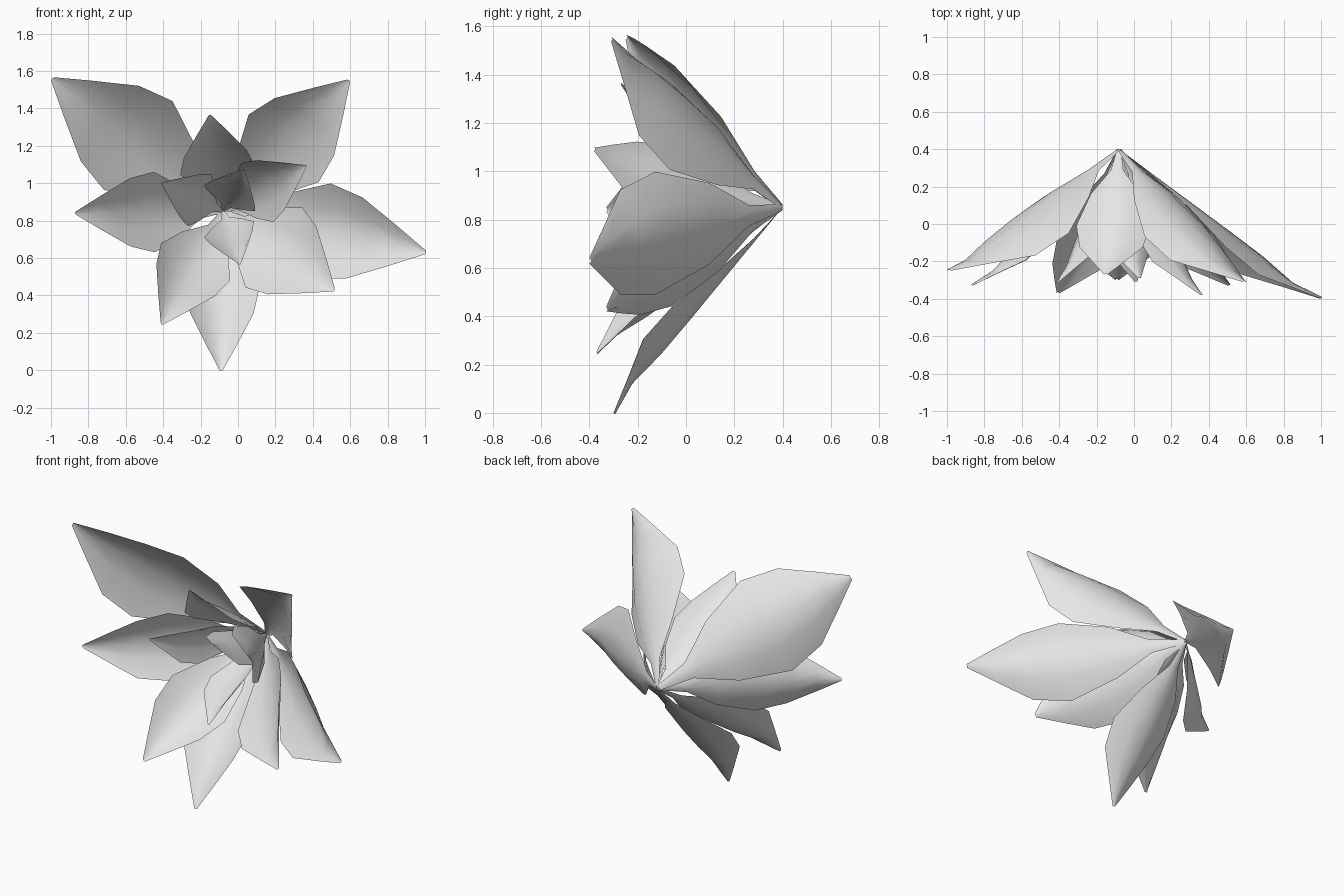
import bpy
from mathutils import Vector

if "Cube" in bpy.data.objects:
    bpy.data.objects.remove(bpy.data.objects["Cube"])

grey = bpy.data.materials.new("petal_grey")
grey.diffuse_color = (0.8, 0.8, 0.8, 1)
grey.use_nodes = True
grey.node_tree.nodes["Principled BSDF"].inputs["Base Color"].default_value = grey.diffuse_color

BASE = Vector((-0.08, 0.40, 0.85))
FRONT = Vector((0, -1, 0))

# rows along a petal: position, half width (share of the maximum), edge lift, midrib lift
ROWS = [(0.0, 0.05, 0.0, 0.0), (0.16, 0.17, 0.01, 0.0), (0.33, 0.66, 0.035, 0.0),
        (0.545, 1.0, 0.083, 0.0), (0.715, 0.85, 0.09, 0.002),
        (0.87, 0.42, 0.04, 0.015), (1.0, 0.045, 0.0, -0.008)]
COLUMNS = (-1, -0.5, 0, 0.5, 1)


def petal(name, tip, width):
    """Cupped petal from the shared base to its tip, opening to the front."""
    axis = Vector(tip) - BASE
    length = axis.length
    side = axis.cross(FRONT).normalized()
    normal = side.cross(axis).normalized()
    if normal.dot(FRONT) < 0:
        normal.negate()
    verts, faces = [], []
    n = len(COLUMNS)
    for t, w, edge, mid in ROWS:
        for s in COLUMNS:
            lift = (mid + (edge - mid) * s * s) * length
            verts.append(BASE + axis * t + side * (s * w * width) + normal * lift)
    for r in range(len(ROWS) - 1):
        for c in range(n - 1):
            a = r * n + c
            faces.append((a, a + 1, a + n + 1, a + n))
    mesh = bpy.data.meshes.new(name)
    mesh.from_pydata(verts, [], faces)
    mesh.materials.append(grey)
    mesh.shade_smooth()
    obj = bpy.data.objects.new(name, mesh)
    bpy.context.collection.objects.link(obj)


# outer ring
petal("outer_petal_upper_left", (-0.99, -0.25, 1.555), 0.30)
petal("outer_petal_upper_right", (0.59, -0.31, 1.545), 0.26)
petal("outer_petal_right", (1.0, -0.40, 0.63), 0.26)
petal("outer_petal_bottom", (-0.09, -0.30, 0.0), 0.20)
petal("outer_petal_left", (-0.865, -0.33, 0.84), 0.215)

# middle ring
petal("middle_petal_lower_left", (-0.405, -0.37, 0.25), 0.21)
petal("middle_petal_lower_right", (0.51, -0.33, 0.43), 0.263)
petal("middle_petal_top", (-0.15, -0.27, 1.36), 0.20)
petal("middle_petal_upper_right", (0.36, -0.38, 1.09), 0.18)

# small inner petals
petal("inner_petal_left", (-0.405, -0.31, 1.0), 0.152)
petal("inner_petal_top", (0.03, -0.29, 1.07), 0.154)
petal("inner_petal_bottom", (0.01, -0.31, 0.57), 0.14)
